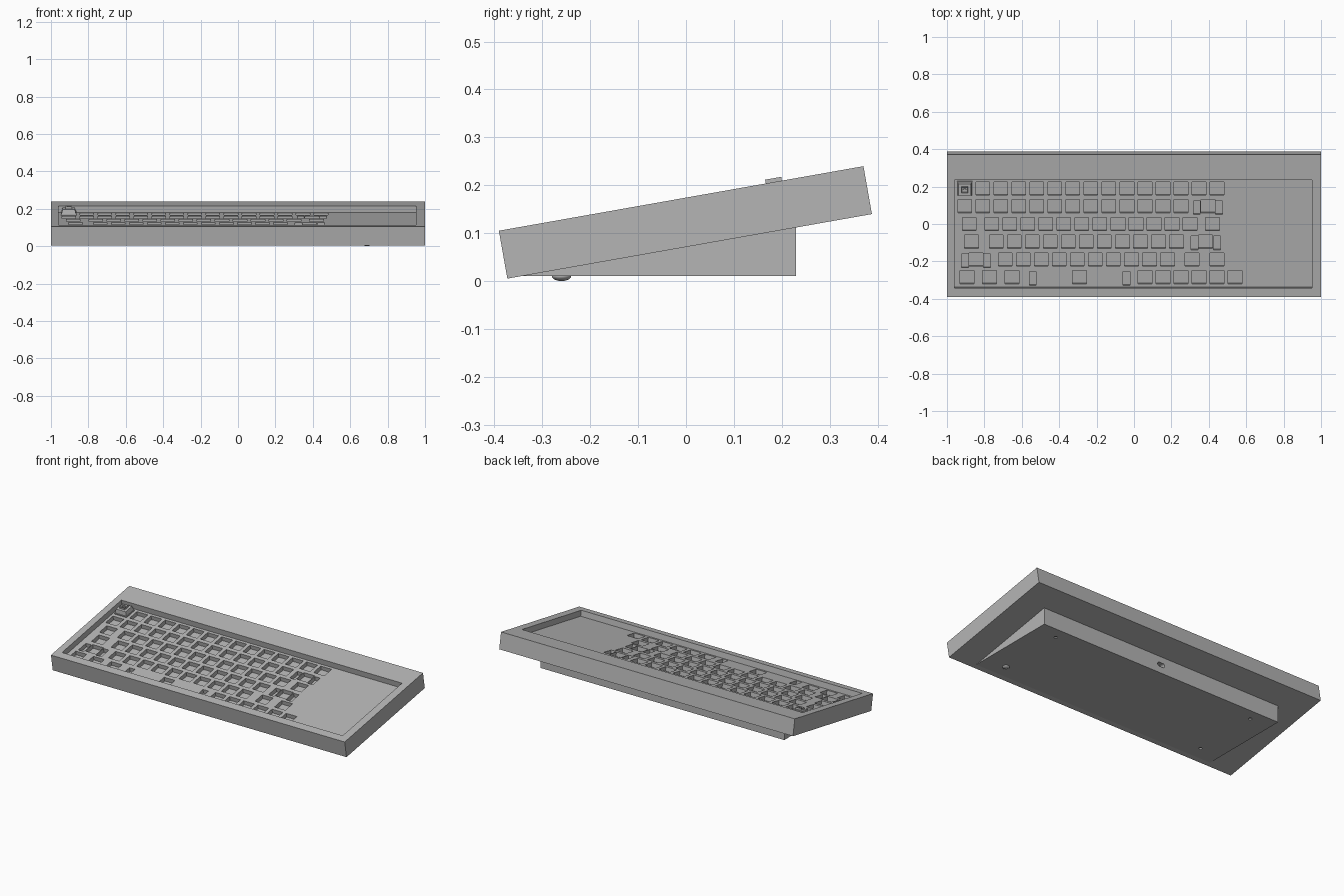
import bpy, bmesh, math
from mathutils import Matrix, Vector

if "Cube" in bpy.data.objects:
    bpy.data.objects.remove(bpy.data.objects["Cube"], do_unlink=True)

grey = bpy.data.materials.new("plain grey")
grey.use_nodes = True
grey.diffuse_color = (0.46, 0.46, 0.46, 1)
grey.node_tree.nodes["Principled BSDF"].inputs["Base Color"].default_value = grey.diffuse_color

# Tilted frame of the case: x, distance up the slope, height off its underside
TILT = Matrix.Translation((0, -0.373, 0.005)) @ Matrix.Rotation(math.atan(0.177), 4, 'X')
LENGTH, THICK = 0.773, 0.1015
PLATE = THICK - 0.035      # height of the key plate
FLOOR = PLATE - 0.025      # bottom of the key holes
UNIT = 0.0963              # key pitch
FIRST_X, FIRST_V = -0.905, 0.583


def make(name, bm, matrix=Matrix()):
    bmesh.ops.recalc_face_normals(bm, faces=bm.faces)
    bm.transform(matrix)
    mesh = bpy.data.meshes.new(name)
    bm.to_mesh(mesh)
    bm.free()
    mesh.materials.append(grey)
    obj = bpy.data.objects.new(name, mesh)
    bpy.context.collection.objects.link(obj)
    return obj


def add_box(bm, centre, size, z0, z1, taper=1.0):
    """Box centred on (x, y) from z0 to z1, with an optional narrower top."""
    before = set(bm.verts)
    bmesh.ops.create_cube(bm, size=1)
    for v in set(bm.verts) - before:
        s = taper if v.co.z > 0 else 1
        v.co = Vector((centre[0] + v.co.x * size[0] * s,
                       centre[1] + v.co.y * size[1] * s,
                       z1 if v.co.z > 0 else z0))


def box(name, centre, size, z0, z1, taper=1.0, matrix=Matrix()):
    bm = bmesh.new()
    add_box(bm, centre, size, z0, z1, taper)
    return make(name, bm, matrix)


def cut(obj, cutters):
    for c in cutters:
        c.hide_render = True
        mod = obj.modifiers.new("cut", 'BOOLEAN')
        mod.operation, mod.solver, mod.object = 'DIFFERENCE', 'EXACT', c
    bpy.context.view_layer.update()
    deps = bpy.context.evaluated_depsgraph_get()
    mesh = bpy.data.meshes.new_from_object(obj.evaluated_get(deps))
    obj.modifiers.clear()
    obj.data = mesh
    for c in cutters:
        bpy.data.objects.remove(c, do_unlink=True)


# Key layout: per row, switch columns in key units, then stabilised keys (column, offset)
def run(start, count):
    return [start + i for i in range(count)]


ROWS = [
    (run(1, 14), []),
    (run(0, 13) + [13.5], [(13.5, 0.62)]),
    ([0.25] + run(1.5, 12) + [13.75], []),
    ([0.375] + run(1.75, 11) + [13.375], [(13.375, 0.62)]),
    ([0.625] + run(2.25, 10) + [12.625, 14], [(0.625, 0.62)]),
    ([0.125, 1.375, 2.625, 6.375] + run(10, 6), [(6.375, 2.6)]),
]

holes = bmesh.new()
for r, (keys, stabilised) in enumerate(ROWS):
    v = FIRST_V - r * UNIT
    for k in keys:
        add_box(holes, (FIRST_X + k * UNIT, v), (0.074, 0.072), FLOOR, PLATE + 0.01)
    for k, off in stabilised:
        for side in (-1, 1):
            add_box(holes, (FIRST_X + (k + side * off) * UNIT, v - 0.007),
                    (0.037, 0.074), FLOOR, PLATE + 0.01)

# Case with sunken key plate and switch holes
case = box("case", (0, LENGTH / 2), (2, LENGTH), 0, THICK, matrix=TILT)
pocket = box("pocket_cutter", (-0.003, 0.342), (1.911, 0.586), PLATE, THICK + 0.1, matrix=TILT)
cut(case, [pocket, make("hole_cutter", holes, TILT)])

# Wedge base under the case
bm = bmesh.new()
side = [bm.verts.new((-0.83, y, z)) for y, z in
        ((-0.345, 0.01), (0.23, 0.01), (0.23, 0.125), (-0.345, 0.02))]
face = bm.faces.new(side)
ext = bmesh.ops.extrude_face_region(bm, geom=[face])
bmesh.ops.translate(bm, vec=(1.66, 0, 0),
                    verts=[g for g in ext["geom"] if isinstance(g, bmesh.types.BMVert)])
wedge = make("wedge_base", bm)

# Cable port and screw holes in the base
port = bmesh.new()
bmesh.ops.create_cone(port, cap_ends=True, segments=24, radius1=0.013, radius2=0.013, depth=0.06)
for v in port.verts:
    v.co.x += math.copysign(0.012, v.co.x)
port = make("port_cutter", port, Matrix.Translation((0, 0.23, 0.062)) @ Matrix.Rotation(math.pi / 2, 4, 'X'))

screws = bmesh.new()
for x, y in ((-0.69, -0.26), (-0.69, 0.16), (0.69, 0.16)):
    bmesh.ops.create_cone(screws, cap_ends=True, segments=16, radius1=0.01, radius2=0.01,
                          depth=0.016, matrix=Matrix.Translation((x, y, 0.01)))
cut(wedge, [port, make("screw_cutter", screws)])

# Single round foot
bm = bmesh.new()
bmesh.ops.create_uvsphere(bm, u_segments=24, v_segments=12, radius=0.02)
for f in bm.faces:
    f.smooth = True
make("round_foot", bm, Matrix.Translation((0.69, -0.26, 0.01)) @ Matrix.Diagonal((1, 1, 0.5, 1)))

# The one fitted key switch: flange, tapered housing and hollow stem with a cross
spot = (FIRST_X, FIRST_V)
box("switch_flange", spot, (0.083, 0.08), PLATE - 0.005, PLATE + 0.007, matrix=TILT)
box("switch_housing", spot, (0.078, 0.074), PLATE + 0.006, THICK - 0.004, 0.84, TILT)
STEM_TOP = THICK + 0.008
bm = bmesh.new()
add_box(bm, spot, (0.036, 0.034), THICK - 0.006, STEM_TOP)
bm.normal_update()
top = max(bm.faces, key=lambda f: f.calc_center_median().z)
bmesh.ops.inset_region(bm, faces=[top], thickness=0.006)
bmesh.ops.translate(bm, verts=top.verts, vec=(0, 0, -0.008))
make("switch_stem", bm, TILT)
for name, size in (("stem_cross_wide", (0.018, 0.006)), ("stem_cross_deep", (0.006, 0.018))):
    box(name, spot, size, THICK - 0.002, STEM_TOP - 0.001, matrix=TILT)
